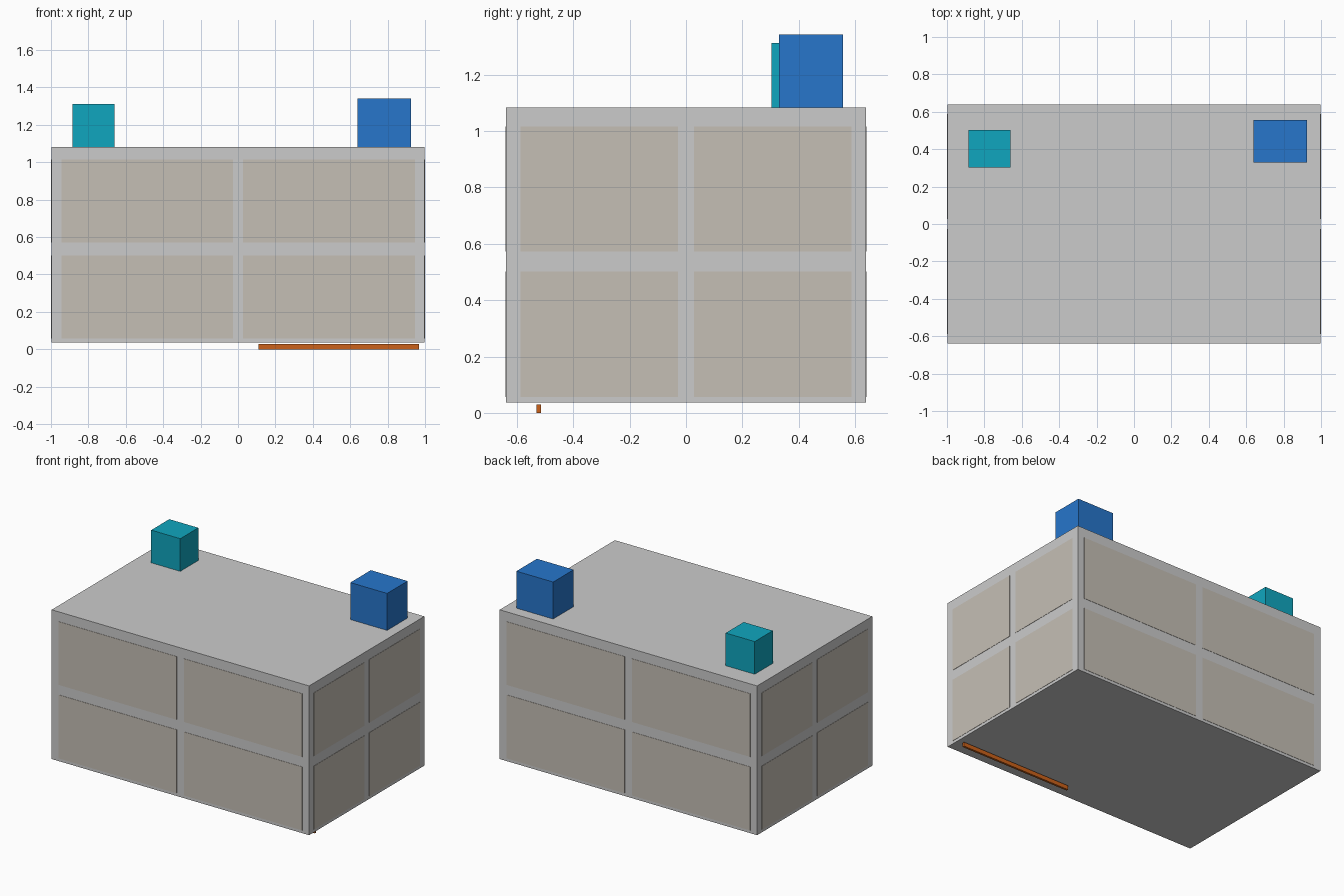
import bpy
import bmesh
from mathutils import Matrix, Vector

if "Cube" in bpy.data.objects:
    bpy.data.objects.remove(bpy.data.objects["Cube"])


def material(name, color):
    m = bpy.data.materials.new(name)
    m.diffuse_color = (*color, 1)
    m.use_nodes = True
    m.node_tree.nodes["Principled BSDF"].inputs["Base Color"].default_value = m.diffuse_color
    return m


def box(name, lo, hi, mat=None):
    lo, hi = Vector(lo), Vector(hi)
    bm = bmesh.new()
    bmesh.ops.create_cube(
        bm, size=1,
        matrix=Matrix.Translation((lo + hi) / 2) @ Matrix.Diagonal((*(hi - lo), 1)))
    mesh = bpy.data.meshes.new(name)
    bm.to_mesh(mesh)
    bm.free()
    obj = bpy.data.objects.new(name, mesh)
    bpy.context.collection.objects.link(obj)
    if mat:
        mesh.materials.append(mat)
    return obj


beige = material("beige", (0.56, 0.52, 0.46))
blue = material("blue", (0.02, 0.18, 0.60))
teal = material("teal", (0.005, 0.38, 0.52))
orange = material("orange", (0.60, 0.12, 0.01))

# Main body; the panels bring it out to its full width and depth
HX, HY, PROUD = 1.0, 0.64, 0.002
box("body", (-HX + PROUD, -HY + PROUD, 0.037), (HX - PROUD, HY - PROUD, 1.083))

# Two rows of two wall panels on each of the four sides
for row, (z0, z1) in (("lower", (0.057, 0.502)), ("upper", (0.572, 1.015))):
    for half, s in (("left", -1), ("right", 1)):
        u0, u1 = sorted((s * 0.028, s * (HX - 0.055)))
        v0, v1 = sorted((s * 0.028, s * (HY - 0.053)))
        for side, d in (("front", -1), ("back", 1)):
            y0, y1 = sorted((d * (HY - 0.01), d * HY))
            box(f"{side}_{row}_{half}_panel", (u0, y0, z0), (u1, y1, z1), beige)
        for side, d in (("left_side", -1), ("right_side", 1)):
            x0, x1 = sorted((d * (HX - 0.01), d * HX))
            box(f"{side}_{row}_{half}_panel", (x0, v0, z0), (x1, v1, z1), beige)

# Roof units
box("large_roof_unit", (0.64, 0.33, 1.083), (0.925, 0.557, 1.342), blue)
box("small_roof_unit", (-0.885, 0.303, 1.083), (-0.66, 0.503, 1.312), teal)

# Thin rail under the front edge
box("floor_rail", (0.11, -0.53, 0), (0.967, -0.515, 0.029), orange)
